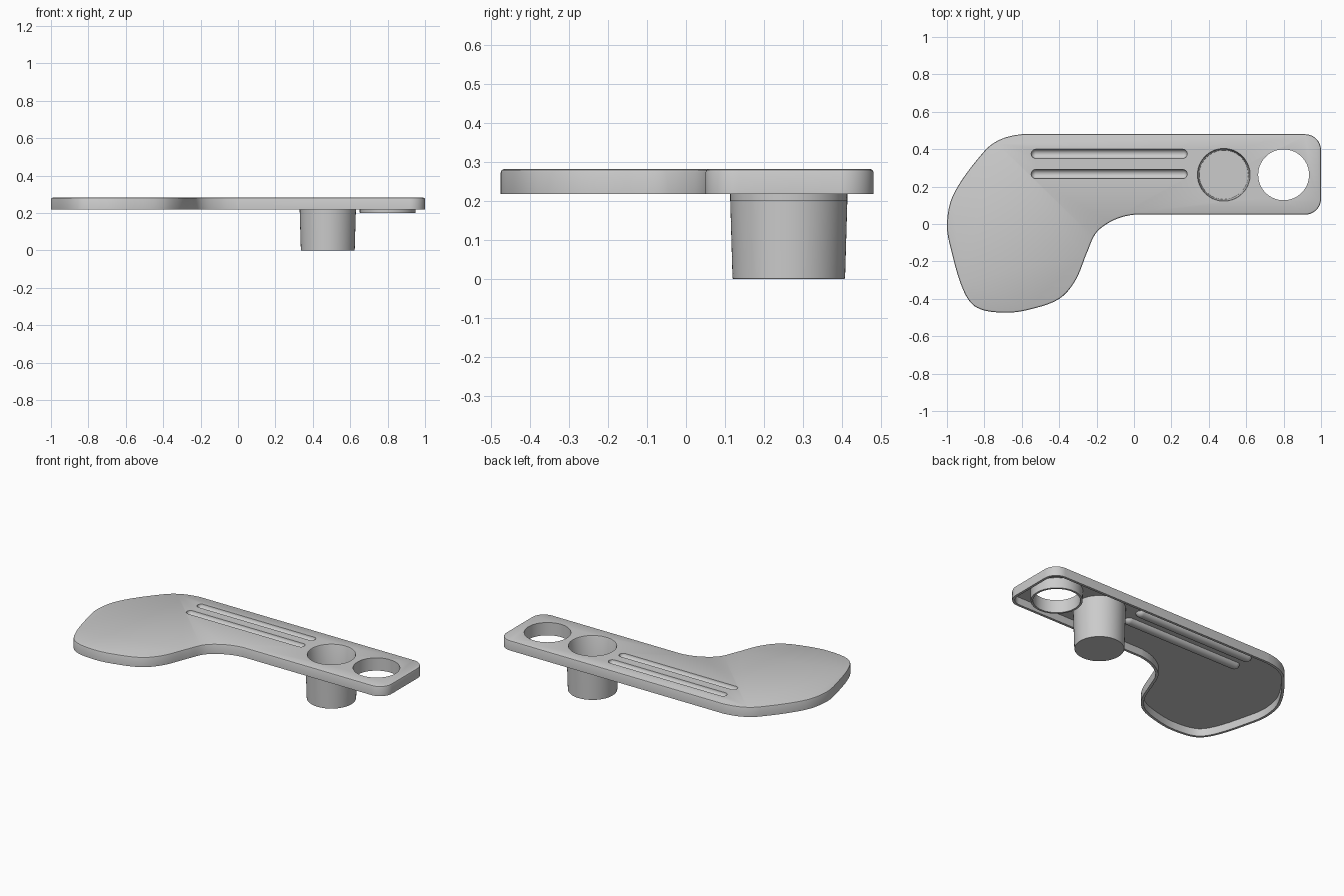
import bpy, bmesh, math
from mathutils import Vector

if "Cube" in bpy.data.objects:
    bpy.data.objects.remove(bpy.data.objects["Cube"])

TOP, BASE, WALL = 0.282, 0.218, 0.016


def finish(bm, name):
    bmesh.ops.recalc_face_normals(bm, faces=bm.faces[:])
    me = bpy.data.meshes.new(name)
    bm.to_mesh(me)
    bm.free()
    ob = bpy.data.objects.new(name, me)
    bpy.context.collection.objects.link(ob)
    return ob


def loft(name, rings):
    """Skin closed loops of equal length and cap both ends."""
    bm = bmesh.new()
    loops = [[bm.verts.new(p) for p in r] for r in rings]
    n = len(loops[0])
    for a, b in zip(loops, loops[1:]):
        for i in range(n):
            j = (i + 1) % n
            bm.faces.new((a[i], a[j], b[j], b[i]))
    bm.faces.new(loops[0])
    bm.faces.new(loops[-1])
    return finish(bm, name)


def lathe(name, cx, cy, profile, n=72):
    return loft(name, [[(cx + r * math.cos(2 * math.pi * i / n),
                         cy + r * math.sin(2 * math.pi * i / n), z)
                        for i in range(n)] for r, z in profile])


def capsule(name, y, z, r, x0, x1, lower_half=False):
    """Hull of two balls, optionally flattened on top."""
    bm = bmesh.new()
    for x in (x0, x1):
        res = bmesh.ops.create_uvsphere(bm, u_segments=24, v_segments=16, radius=r)
        for v in res["verts"]:
            if lower_half:
                v.co.z = min(v.co.z, 0)
            v.co += Vector((x, y, z))
    bmesh.ops.delete(bm, geom=bm.faces[:] + bm.edges[:], context='EDGES_FACES')
    pts = {tuple(round(c, 5) for c in v.co) for v in bm.verts}
    bm.clear()
    for p in sorted(pts):
        bm.verts.new(p)
    bmesh.ops.convex_hull(bm, input=bm.verts[:])
    bmesh.ops.delete(bm, geom=[v for v in bm.verts if not v.link_faces], context='VERTS')
    return finish(bm, name)


def combine(target, other, op):
    m = target.modifiers.new(op, 'BOOLEAN')
    m.object, m.operation, m.solver = other, op, 'EXACT'
    bpy.context.view_layer.objects.active = target
    bpy.ops.object.modifier_apply(modifier=m.name)
    bpy.data.objects.remove(other)


# Tray outline, clockwise from the lower straight edge round the palette end
knots = [Vector(p) for p in [
    (0.0, 0.05), (-0.105, 0.022), (-0.2, -0.045), (-0.25, -0.15), (-0.315, -0.305),
    (-0.4, -0.4), (-0.55, -0.455), (-0.69, -0.474), (-0.84, -0.447), (-0.91, -0.36),
    (-0.975, -0.15), (-1.0, 0.0), (-0.963, 0.163), (-0.8, 0.39), (-0.715, 0.452),
    (-0.6, 0.48)]]
ends = [Vector((0.1, 0.05))] + knots + [Vector((-0.48, 0.48))]
outline = []
for p0, p1, p2, p3 in zip(ends, ends[1:], ends[2:], ends[3:]):
    d = (p2 - p1).length
    t1 = (p2 - p0).normalized() * d
    t2 = (p3 - p1).normalized() * d
    for k in range(8):
        t = k / 8
        outline.append(p1 * (2*t**3 - 3*t*t + 1) + t1 * (t**3 - 2*t*t + t)
                       + p2 * (3*t*t - 2*t**3) + t2 * (t**3 - t*t))
outline.append(knots[-1])
R = 0.085
for cx, cy, a0 in ((1 - R, 0.48 - R, 90), (1 - R, 0.05 + R, 0)):
    for k in range(13):
        a = math.radians(a0 - 90 * k / 12)
        outline.append(Vector((cx + R * math.cos(a), cy + R * math.sin(a))))


def ring(inset, z):
    n, out = len(outline), []
    for i, p in enumerate(outline):
        e1 = (p - outline[i - 1]).normalized()
        e2 = (outline[(i + 1) % n] - p).normalized()
        t = (e1 + e2).normalized()
        q = p + Vector((t.y, -t.x)) * inset
        out.append((q.x, q.y, z))
    return out


# Hollow tray: underside, skirt, rounded top edge
tray = loft("tray", [ring(WALL, TOP - WALL), ring(WALL, BASE), ring(0, BASE),
                     ring(0, TOP - 0.009), ring(0.0025, TOP - 0.003), ring(0.009, TOP)])

# Solid parts under the tray: cup, collar and groove ribs
CY = 0.263
MID = TOP - 0.007
combine(tray, lathe("cup", 0.48, CY, [(0.142, 0), (0.144, 0.003), (0.152, MID)]), 'UNION')
combine(tray, lathe("collar", 0.8, CY, [(0.149, 0.2), (0.151, MID)]), 'UNION')
for y in (0.375, 0.267):
    combine(tray, capsule("rib", y, MID, 0.034, -0.525, 0.26, True), 'UNION')

# Openings: cup well, through hole and grooves
combine(tray, lathe("well", 0.48, CY, [(0.131, 0.013), (0.138, TOP - 0.006),
                                       (0.141, TOP), (0.141, 0.32)]), 'DIFFERENCE')
combine(tray, lathe("hole", 0.8, CY, [(0.136, 0.1), (0.136, 0.32)]), 'DIFFERENCE')
for y in (0.375, 0.267):
    combine(tray, capsule("groove", y, TOP + 0.001, 0.025, -0.525, 0.26), 'DIFFERENCE')

tray.select_set(True)
bpy.context.view_layer.objects.active = tray
bpy.ops.object.shade_smooth_by_angle(angle=math.radians(30))
